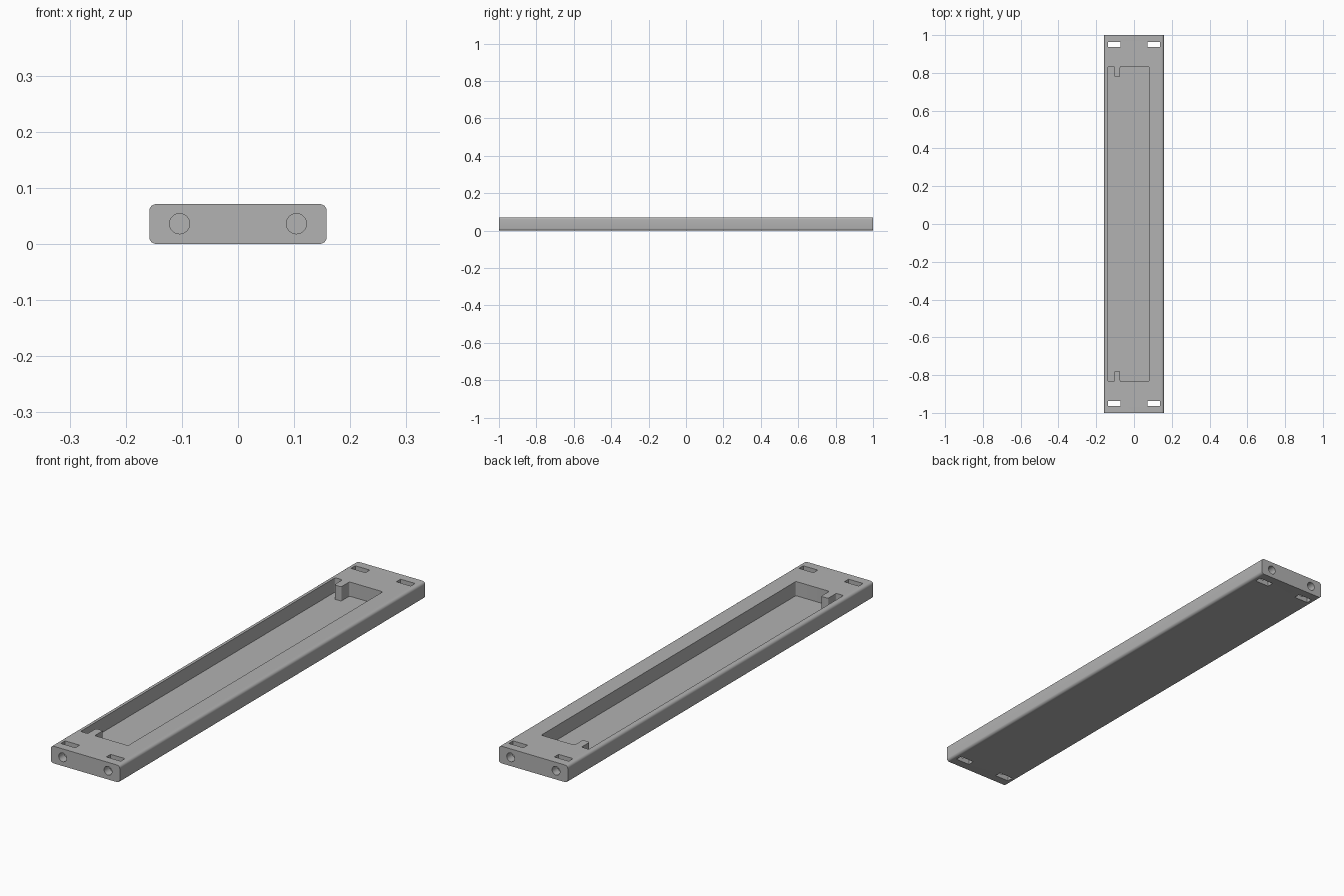
import bpy
import bmesh
import math
from mathutils import Vector

cube = bpy.data.objects.get("Cube")
if cube:
    bpy.data.objects.remove(cube, do_unlink=True)

HALF_W, HEIGHT, HALF_L = 0.158, 0.071, 1.0
FLOOR = 0.012

grey = bpy.data.materials.new("plain_grey")
grey.use_nodes = True
colour = (0.445, 0.445, 0.445, 1)
grey.diffuse_color = colour
grey.node_tree.nodes["Principled BSDF"].inputs["Base Color"].default_value = colour


def rounded(corners, radius, steps=6):
    """Round every corner of a right-angled outline."""
    points = []
    for i, corner in enumerate(corners):
        c = Vector(corner)
        a = (Vector(corners[i - 1]) - c).normalized()
        b = (Vector(corners[(i + 1) % len(corners)]) - c).normalized()
        for k in range(steps + 1):
            t = k / steps * math.pi / 2
            points.append(c + radius * (a * (1 - math.sin(t)) + b * (1 - math.cos(t))))
    return points


def rectangle(x0, x1, v0, v1):
    return [(x0, v0), (x1, v0), (x1, v1), (x0, v1)]


def prism(name, outline, lo, hi, along):
    """Extrude an outline along y (outline in x, z) or z (outline in x, y)."""
    place = (lambda p, d: (p[0], d, p[1])) if along == "y" else (lambda p, d: (p[0], p[1], d))
    bm = bmesh.new()
    face = bm.faces.new([bm.verts.new(place(p, lo)) for p in outline])
    moved = bmesh.ops.extrude_face_region(bm, geom=[face])["geom"]
    shift = Vector(place((0, 0), hi - lo))
    bmesh.ops.translate(bm, verts=[g for g in moved if isinstance(g, bmesh.types.BMVert)], vec=shift)
    bmesh.ops.recalc_face_normals(bm, faces=bm.faces)
    mesh = bpy.data.meshes.new(name)
    bm.to_mesh(mesh)
    bm.free()
    mesh.materials.append(grey)
    obj = bpy.data.objects.new(name, mesh)
    bpy.context.collection.objects.link(obj)
    return obj


# Long bar with rounded lengthwise edges
tray = prism("tray_body", rounded(rectangle(-HALF_W, HALF_W, 0, HEIGHT), 0.012),
             -HALF_L, HALF_L, "y")

# Pocket with a tab projecting into each end
end, tab_end = 0.834, 0.78
left, tab_a, tab_b, right = -0.138, -0.105, -0.073, 0.08
half = [(right, end), (tab_b, end), (tab_b, tab_end), (tab_a, tab_end), (tab_a, end), (left, end)]
pocket = half + [(x, -y) for x, y in reversed(half)]
cutters = [prism("pocket_cutter", rounded(pocket, 0.006), FLOOR, HEIGHT + 0.1, "z")]

# Through slots and round end holes, repeated at the four corners
for end_side in (-1, 1):
    for side in (-1, 1):
        x, y = side * 0.104, end_side * 0.95
        cutters.append(prism("slot_cutter", rectangle(x - 0.033, x + 0.033, y - 0.014, y + 0.014),
                             -0.1, HEIGHT + 0.1, "z"))
        circle = [(x + 0.018 * math.cos(t * math.tau / 32), 0.036 + 0.018 * math.sin(t * math.tau / 32))
                  for t in range(32)]
        lo, hi = sorted((end_side * 0.9, end_side * 1.1))
        cutters.append(prism("hole_cutter", circle, lo, hi, "y"))

for cutter in cutters:
    cutter.hide_render = True
    cut = tray.modifiers.new(cutter.name, "BOOLEAN")
    cut.operation = "DIFFERENCE"
    cut.solver = "EXACT"
    cut.object = cutter

# Bake the cuts and remove the cutters
bpy.context.view_layer.update()
graph = bpy.context.evaluated_depsgraph_get()
baked = bpy.data.meshes.new_from_object(tray.evaluated_get(graph))
tray.modifiers.clear()
tray.data = baked
for cutter in cutters:
    bpy.data.objects.remove(cutter, do_unlink=True)

bpy.ops.object.select_all(action="DESELECT")
tray.select_set(True)
bpy.context.view_layer.objects.active = tray
bpy.ops.object.shade_smooth_by_angle(angle=math.radians(30))
